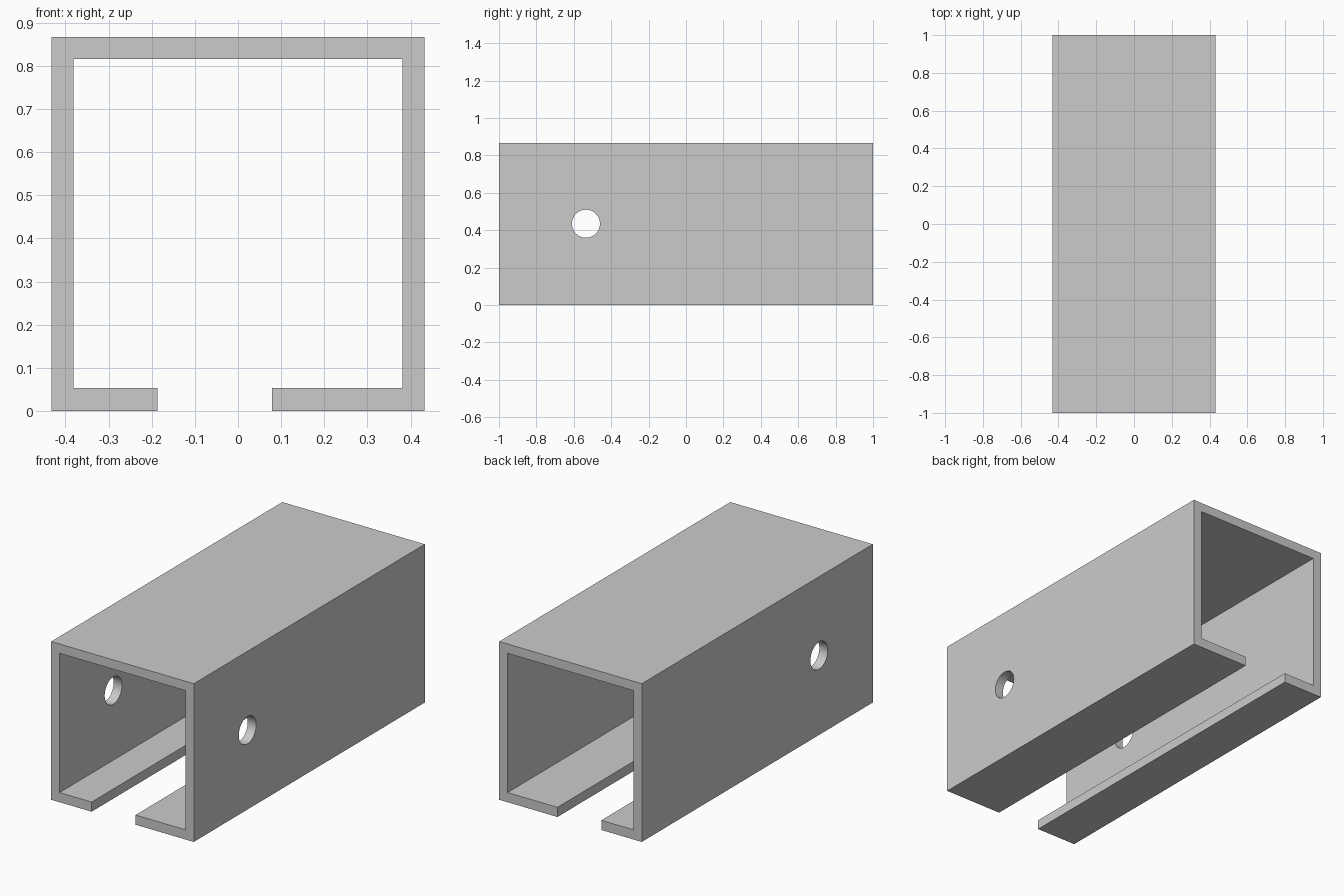
import bpy, bmesh, math

if "Cube" in bpy.data.objects:
    bpy.data.objects.remove(bpy.data.objects["Cube"])

W, H, T = 0.432, 0.867, 0.051      # half width, height, wall thickness
LIP_L, LIP_R, LIP_T = -0.187, 0.079, 0.053

# Slotted channel: C-shaped profile extruded along y
profile = [(LIP_L, 0), (LIP_L, LIP_T), (-W + T, LIP_T), (-W + T, H - T),
           (W - T, H - T), (W - T, LIP_T), (LIP_R, LIP_T), (LIP_R, 0),
           (W, 0), (W, H), (-W, H), (-W, 0)]
bm = bmesh.new()
face = bm.faces.new([bm.verts.new((x, -1, z)) for x, z in profile])
ext = bmesh.ops.extrude_face_region(bm, geom=[face])
bmesh.ops.translate(bm, vec=(0, 2, 0),
                    verts=[v for v in ext["geom"] if isinstance(v, bmesh.types.BMVert)])
bmesh.ops.recalc_face_normals(bm, faces=bm.faces)
mesh = bpy.data.meshes.new("channel_rail")
bm.to_mesh(mesh)
bm.free()
rail = bpy.data.objects.new("channel_rail", mesh)
bpy.context.collection.objects.link(rail)

# Pin hole through both side walls
bpy.ops.mesh.primitive_cylinder_add(vertices=48, radius=0.075, depth=1.2,
                                    location=(0, -0.535, 0.435),
                                    rotation=(0, math.pi / 2, 0))
cutter = bpy.context.object
cutter.name = "pin_hole_cutter"
cutter.hide_render = True
mod = rail.modifiers.new("pin_hole", 'BOOLEAN')
mod.operation = 'DIFFERENCE'
mod.solver = 'EXACT'
mod.object = cutter

# Apply the cut, drop the cutter, smooth the hole walls only
bpy.ops.object.select_all(action='DESELECT')
bpy.context.view_layer.objects.active = rail
rail.select_set(True)
bpy.ops.object.modifier_apply(modifier=mod.name)
bpy.data.objects.remove(cutter, do_unlink=True)
bpy.ops.object.shade_smooth_by_angle(angle=math.radians(30))
